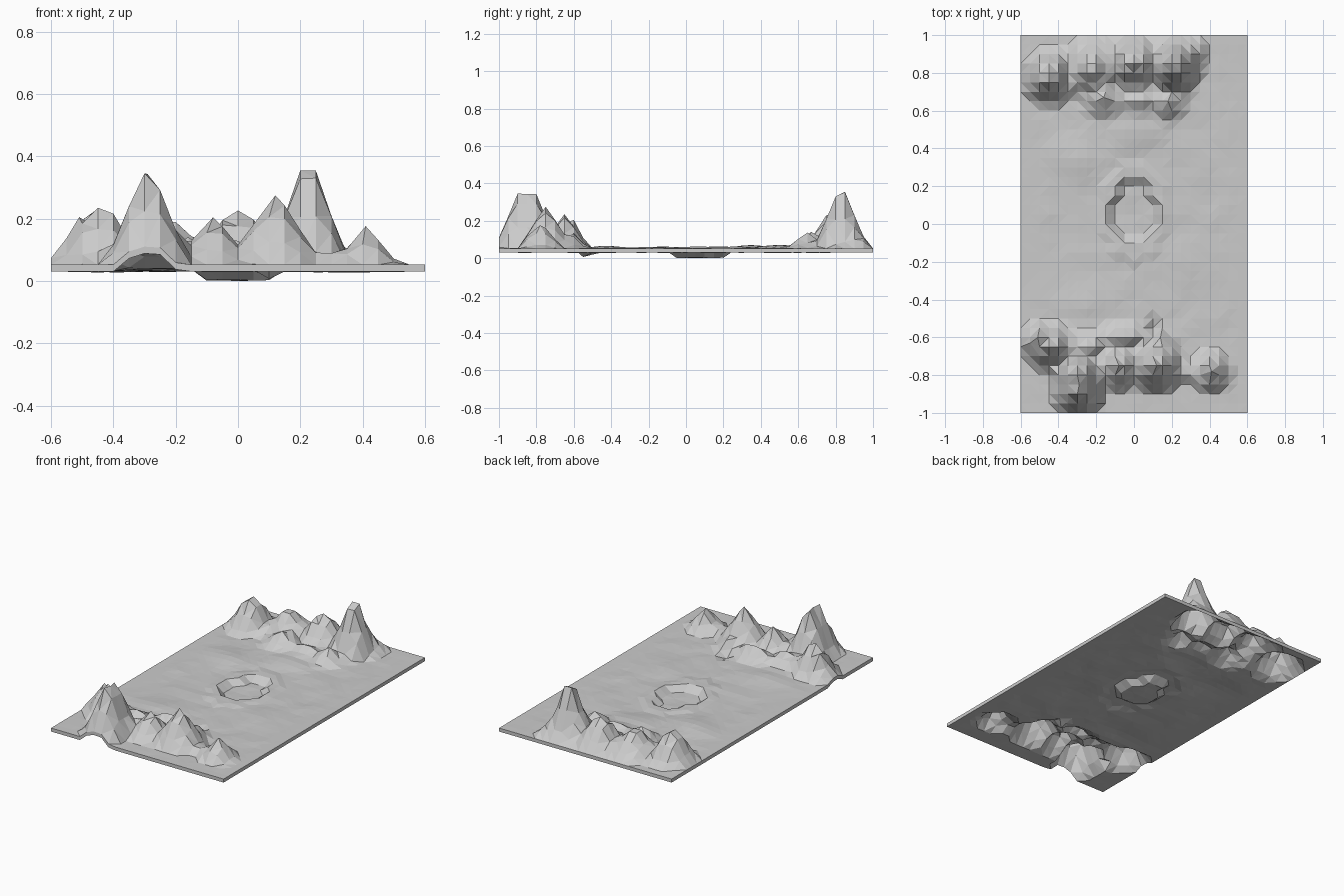
import bpy, bmesh, math, random
from mathutils import Vector, noise

random.seed(4)
NX, NY = 24, 40
BASE = 0.062

# mountains: x, y, summit height, radius x, radius y, flat top half size x, y
PEAKS = [
    # front range
    (-0.29, -0.85, 0.355, 0.12, 0.13, 0.02, 0.05),
    (0.12, -0.75, 0.285, 0.15, 0.14, 0.01, 0.01),
    (0.41, -0.78, 0.185, 0.11, 0.09, 0.0, 0.03),
    (-0.44, -0.65, 0.245, 0.11, 0.12, 0.03, 0.01),
    (-0.51, -0.60, 0.215, 0.08, 0.09, 0.0, 0.0),
    (-0.55, -0.63, 0.145, 0.06, 0.09, 0.01, 0.0),
    (-0.08, -0.75, 0.215, 0.13, 0.15, 0.01, 0.0),
    (-0.25, -0.64, 0.140, 0.12, 0.09, 0.03, 0.01),
    (-0.05, -0.60, 0.140, 0.12, 0.08, 0.05, 0.0),
    (0.14, -0.60, 0.130, 0.08, 0.08, 0.0, 0.0),
    (0.25, -0.78, 0.120, 0.12, 0.07, 0.03, 0.0),
    # back range
    (0.225, 0.83, 0.365, 0.11, 0.13, 0.025, 0.02),
    (0.30, 0.90, 0.150, 0.07, 0.08, 0.02, 0.02),
    (0.0, 0.85, 0.235, 0.13, 0.13, 0.03, 0.02),
    (-0.22, 0.83, 0.200, 0.13, 0.14, 0.03, 0.03),
    (-0.45, 0.78, 0.240, 0.11, 0.12, 0.03, 0.03),
    (-0.16, 0.67, 0.150, 0.11, 0.13, 0.02, 0.0),
    (0.02, 0.66, 0.120, 0.12, 0.09, 0.04, 0.0),
    (0.18, 0.65, 0.150, 0.09, 0.10, 0.01, 0.01),
]


def mountain(x, y, peak):
    px, py, top, rx, ry, fx, fy = peak
    dx = max(0, abs(x - px) - fx) / rx
    dy = max(0, abs(y - py) - fy) / ry
    return (top - BASE) * max(0, 1 - math.hypot(dx, dy)) ** 1.1


def height(x, y):
    # gentle ground ripple, calm at the borders
    calm = min(1, (0.6 - abs(x)) / 0.15, (1 - abs(y)) / 0.15)
    z = BASE + 0.005 * calm * noise.noise(Vector((x * 9, y * 9, 2)))
    # low foothills on the inner side of each range
    for hx, hy, hh in ((-0.25, -0.42, 0.014), (-0.3, 0.35, 0.017), (0.0, 0.5, 0.02), (0.3, -0.2, 0.006)):
        z += hh * math.exp(-((x - hx) / 0.14) ** 2 - ((y - hy) / 0.11) ** 2)
    m = max(mountain(x, y, p) for p in PEAKS)
    z += m * (1 + 0.12 * noise.noise(Vector((x * 13, y * 13, 7))) * (m < 0.13))
    # central pond with a soft rim
    r = math.hypot(x / 0.12, (y - 0.07) / 0.18)
    if r < 0.92:
        z -= 0.028
    elif r < 1.5:
        z += 0.008
    # small pit at the foot of the front range
    z -= 0.035 * max(0, 1 - math.hypot(x - 0.1, y + 0.55) / 0.07)
    return z


# terrain sheet
bm = bmesh.new()
rows = []
for j in range(NY + 1):
    row = []
    for i in range(NX + 1):
        x, y = -0.6 + 1.2 * i / NX, -1 + 2 * j / NY
        # snap the grid point nearest to a summit onto the summit
        for p in PEAKS:
            if p[5] < 0.025 and abs(x - p[0]) < 0.025 and abs(y - p[1]) < 0.025 and abs(x) < 0.58:
                x, y = p[0], p[1]
                break
        row.append(bm.verts.new((x, y, height(x, y))))
    rows.append(row)
for j in range(NY):
    for i in range(NX):
        bm.faces.new((rows[j][i], rows[j][i + 1], rows[j + 1][i + 1], rows[j + 1][i]))
bmesh.ops.triangulate(bm, faces=bm.faces[:])

# hollow underside and thin border
sheet = bm.verts[:]
copy = bmesh.ops.duplicate(bm, geom=bm.verts[:] + bm.edges[:] + bm.faces[:])
under = [g for g in copy["geom"] if isinstance(g, bmesh.types.BMVert)]
bmesh.ops.reverse_faces(bm, faces=[g for g in copy["geom"] if isinstance(g, bmesh.types.BMFace)])
for v in under:
    v.co.z -= 0.022
border = [e for e in bm.edges if e.is_boundary]
bmesh.ops.bridge_loops(bm, edges=border)
bmesh.ops.recalc_face_normals(bm, faces=bm.faces[:])

# stand on the ground plane
low = min(v.co.z for v in bm.verts)
for v in bm.verts:
    v.co.z -= low

mesh = bpy.data.meshes.new("mountain_terrain")
bm.to_mesh(mesh)
bm.free()
bpy.context.collection.objects.link(bpy.data.objects.new("mountain_terrain", mesh))
